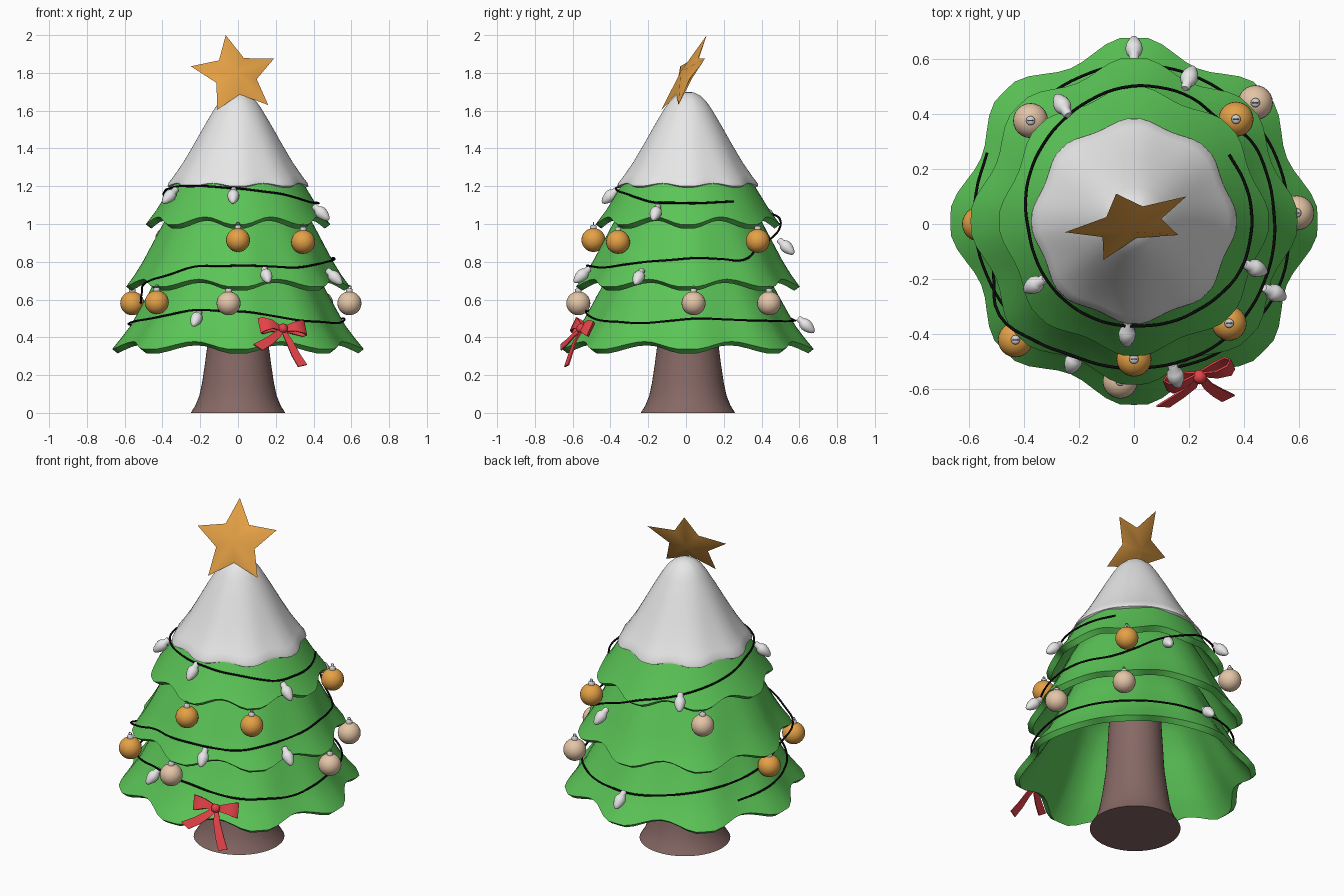
import bpy, bmesh, math
from mathutils import Vector, Matrix

if "Cube" in bpy.data.objects:
    bpy.data.objects.remove(bpy.data.objects["Cube"])


def material(name, r, g, b):
    m = bpy.data.materials.new(name)
    m.use_nodes = True
    m.diffuse_color = (r, g, b, 1)
    bsdf = m.node_tree.nodes["Principled BSDF"]
    bsdf.inputs["Base Color"].default_value = (r, g, b, 1)
    bsdf.inputs["Roughness"].default_value = 0.7
    return m


GREEN = material("leaf green", 0.105, 0.56, 0.095)
SNOW = material("snow white", 0.80, 0.80, 0.80)
BARK = material("bark brown", 0.24, 0.14, 0.13)
GOLD = material("gold", 0.78, 0.355, 0.06)
BEIGE = material("pale beige", 0.78, 0.56, 0.385)
RED = material("ribbon red", 0.76, 0.055, 0.065)
BLACK = material("cable black", 0.003, 0.003, 0.003)
METAL = material("cap grey", 0.60, 0.60, 0.60)
SHIFT = .01  # the tree stands slightly behind its ornaments' centre


def finish(name, verts, faces, mat, thick=0.0):
    """Make a smooth object with sharp edges kept, with optional inward thickness."""
    mesh = bpy.data.meshes.new(name)
    mesh.from_pydata([tuple(v) for v in verts], [], faces)
    bm = bmesh.new()
    bm.from_mesh(mesh)
    bmesh.ops.recalc_face_normals(bm, faces=bm.faces[:])
    bm.to_mesh(mesh)
    bm.free()
    mesh.materials.append(mat)
    ob = bpy.data.objects.new(name, mesh)
    bpy.context.collection.objects.link(ob)
    bpy.ops.object.select_all(action="DESELECT")
    ob.select_set(True)
    bpy.context.view_layer.objects.active = ob
    if thick:
        mod = ob.modifiers.new("thickness", "SOLIDIFY")
        mod.thickness = thick
        mod.offset = -1
        bpy.ops.object.modifier_apply(modifier=mod.name)
    bpy.ops.object.shade_smooth_by_angle(angle=math.radians(50))


def rings(name, count, segs, point, mat, thick=0.0, cap_bottom=True):
    """Surface of stacked rings; point(i, angle) gives each vertex."""
    verts = [point(i, math.tau * j / segs) for i in range(count) for j in range(segs)]
    faces = []
    for i in range(count - 1):
        for j in range(segs):
            a, b = i * segs + j, i * segs + (j + 1) % segs
            faces.append((a, b, b + segs, a + segs))
    faces.append(tuple(range((count - 1) * segs, count * segs)))
    if cap_bottom:
        faces.append(tuple(range(segs)))
    finish(name, verts, faces, mat, thick)


def lathe(name, profile, segs, mat, matrix=Matrix()):
    def point(i, a):
        r, z = profile[i]
        return matrix @ Vector((r * math.cos(a), r * math.sin(a), z))
    rings(name, len(profile), segs, point, mat)


def lerp_profile(profile, z):
    """Radius at height z on a (radius, height) profile."""
    for (r0, z0), (r1, z1) in zip(profile, profile[1:]):
        if z <= z1:
            return r0 + (r1 - r0) * (z - z0) / (z1 - z0)
    return profile[-1][0]


# Fluted tiers, bottom to top: name, profile, flute depth, thickness, material
TIERS = [
    ("lower_tier", [(.633, .358), (.585, .422), (.545, .48), (.458, .65), (.385, .8), (.25, .95)], .052, .036, GREEN),
    ("middle_tier", [(.567, .688), (.525, .75), (.485, .82), (.395, 1.0), (.34, 1.1), (.22, 1.2)], .045, .036, GREEN),
    ("upper_tier", [(.472, 1.018), (.42, 1.09), (.355, 1.2), (.28, 1.32), (.2, 1.4)], .035, .036, GREEN),
    ("snow_cap", [(.35, 1.202), (.362, 1.208), (.36, 1.222), (.335, 1.255), (.285, 1.33), (.233, 1.42), (.175, 1.525),
                  (.125, 1.61), (.097, 1.65), (.065, 1.68), (.035, 1.695), (.008, 1.7)], .03, .025, SNOW),
]


def wave(a):
    """Flat-topped lobes, eight around the tree."""
    return min(1, .15 + 1.15 * math.cos(8 * a))


def fade(profile, z):
    return max(0, 1 - (z - profile[0][1]) / (profile[-1][1] - profile[0][1]))


for name, profile, depth, thick, mat in TIERS:
    def tier_point(i, a):
        r, z = profile[i]
        f = fade(profile, z) * wave(a)
        r *= 1 + depth * f
        drop = .02 if mat == GREEN else .008
        return (r * math.cos(a), r * math.sin(a) + SHIFT, z - drop * f)
    rings(name, len(profile), 80, tier_point, mat, thick, False)


def surface(z):
    """Outer radius of the foliage at a height, near the lobe crests."""
    return max(lerp_profile(p, z) * (1 + .7 * depth * fade(p, z))
               for _, p, depth, _, _ in TIERS if p[0][1] <= z <= p[-1][1])


# Trunk with flared foot
lathe("trunk", [(.25, 0), (.225, .04), (.205, .09), (.19, .16), (.175, .26), (.162, .36), (.14, .75)], 48, BARK,
      Matrix.Translation((0, SHIFT, 0)))

# Light cable winding down clockwise, one height per 30 degrees, clearing the rims it passes
heights = [1.12, 1.11, 1.115, 1.16, 1.185, 1.2, 1.2, 1.18, 1.13, 1.08, 1.03, .93,
           .81, .82, .80, .77, .78, .775, .69, .58, .55, .52, .49, .485,
           .49, .5, .475, .49, .535, .545, .5, .475, .46]
path = []
for k in range(2 * len(heights) - 1):
    z = (heights[k // 2] + heights[(k + 1) // 2]) / 2
    a = math.radians(35 - 15 * k)
    rim = max(surface(z + .01 * step) for step in range(11))
    r = max(surface(z), min(.53, rim)) + .012
    path.append((r * math.cos(a), r * math.sin(a) + SHIFT, z))
curve = bpy.data.curves.new("light_cable", "CURVE")
curve.dimensions = "3D"
curve.bevel_depth = .0055
curve.bevel_resolution = 2
spline = curve.splines.new("BEZIER")
spline.bezier_points.add(len(path) - 1)
for p, co in zip(spline.bezier_points, path):
    p.co = co
    p.handle_left_type = p.handle_right_type = "AUTO"
spline.resolution_u = 4
curve.materials.append(BLACK)
bpy.context.collection.objects.link(bpy.data.objects.new("light_cable", curve))

# Light bulbs hanging outward from the cable
BULB = [(.012, -.056), (.017, -.05), (.018, -.03), (.027, -.02), (.032, -.002),
        (.029, .018), (.02, .04), (.011, .053), (.003, .058)]
for x, y, z in [(-.36, -.22, 1.15), (-.025, -.4, 1.15), (.44, -.16, 1.06), (-.26, .43, 1.05), (.2, .53, .88),
                (.15, -.55, .73), (.51, -.25, .72), (-.22, -.5, .5), (0, .635, .465)]:
    axis = Vector((x, y, 0)).normalized() - Vector((0, 0, .9))
    lathe("light_bulb", BULB, 16, SNOW,
          Matrix.Translation((x, y, z)) @ axis.to_track_quat("Z", "Y").to_matrix().to_4x4())

# Baubles with a metal cap and hanging ring
BALL = [(.063 * math.sin(t * math.pi / 14) + .0005, -.063 * math.cos(t * math.pi / 14)) for t in range(15)]
CAP = [(.017, .055), (.017, .074), (.011, .079)]
for mat, spots in [
    (GOLD, [(0, -.49, .915), (.345, -.36, .905), (.37, .38, .91), (-.43, -.42, .585), (-.56, 0, .58)]),
    (BEIGE, [(-.375, .375, .92), (.59, .04, .58), (.44, .44, .58), (-.05, -.57, .58)])]:
    for spot in spots:
        place = Matrix.Translation(spot)
        lathe("bauble", BALL, 24, mat, place)
        lathe("bauble_cap", CAP, 12, METAL, place)
        bpy.ops.mesh.primitive_torus_add(location=Vector(spot) + Vector((0, 0, .085)), rotation=(math.pi / 2, 0, 0),
                                         major_radius=.009, minor_radius=.0025, major_segments=12, minor_segments=6)
        bpy.context.object.name = "bauble_ring"
        bpy.context.object.data.materials.append(METAL)

# Tilted five-pointed star with gently raised middle
tips = [Vector(t) for t in [(-.065, .11, 2.0), (.19, .1, 1.875), (.16, -.04, 1.63), (-.11, -.13, 1.605), (-.25, -.03, 1.835)]]
centre = sum(tips, Vector()) / 5
normal = (tips[0] - centre).cross(tips[1] - centre).normalized()
outline = []
for i, tip in enumerate(tips):
    outline += [tip, centre.lerp((tip + tips[(i + 1) % 5]) / 2, .6)]
star = outline + [centre + normal * .036, centre - normal * .036]
finish("star", star, [(i, (i + 1) % 10, 10 + s) for i in range(10) for s in (0, 1)], GOLD)

# Red bow lying against the lowest tier: across, up the slope, outward
across = Vector((.94, .33, 0))
up = Vector((-.18, .42, .89)).normalized()
out = across.cross(up)
BOW = Vector((.235, -.545, .442))


def ribbon(name, stations):
    """Strip through (across, up, out, half width across, half width up) stations."""
    verts, faces = [], []
    for x, u, o, wx, wu in stations:
        mid = BOW + across * x + up * u + out * o
        side = across * wx + up * wu
        verts += [mid + side, mid - side]
    for i in range(0, len(verts) - 2, 2):
        faces.append((i, i + 1, i + 3, i + 2))
    finish(name, verts, faces, RED, .007)


for s, side, lift in ((-1, "right", .018), (1, "left", .002)):
    ribbon(side + "_bow_loop", [(0, 0, .005, 0, .014), (s * .06, lift, .03, 0, .026), (s * .11, lift, .03, 0, .04),
                                (s * .13, lift, .008, 0, .043), (s * .11, lift, -.012, 0, .04),
                                (s * .06, lift, -.012, 0, .026), (0, 0, -.005, 0, .014)])
for side, dx, drop, wide, tall in (("right", -.165, -.115, .022, -.018), ("left", .065, -.225, .026, .006)):
    ribbon(side + "_bow_tail", [(0, 0, .005, wide * .4, tall * .4), (dx * .25, drop * .35, .022, wide * .7, tall * .7),
                                (dx * .6, drop * .7, .02, wide * .9, tall * .9), (dx, drop, .02, wide, tall)])
turn = Matrix((across, out, up)).transposed().to_4x4()
lathe("bow_knot", [(.01, -.024), (.022, -.016), (.026, 0), (.022, .016), (.01, .024)], 12, RED,
      Matrix.Translation(BOW + out * .012) @ turn)
